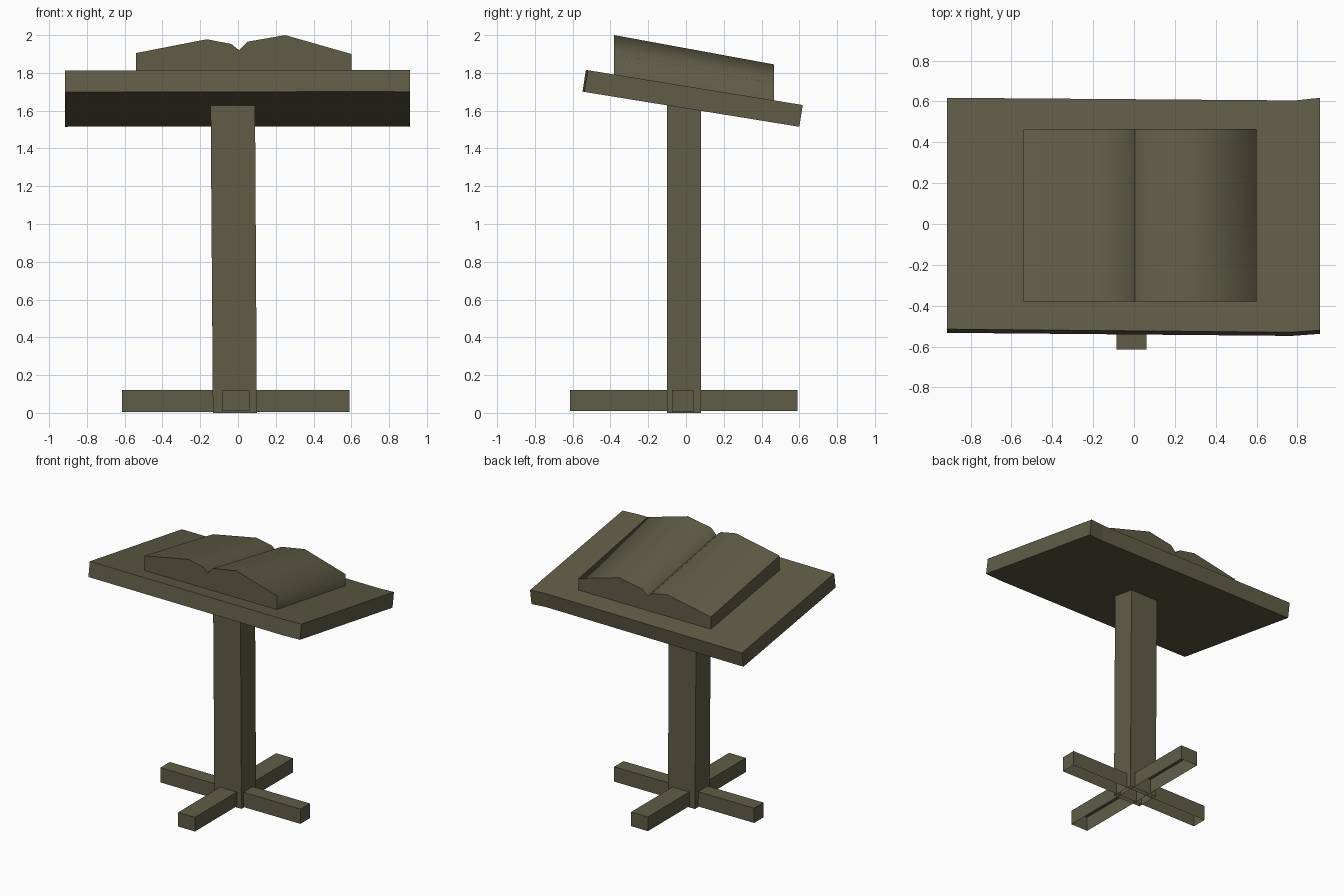
import bpy, bmesh, math

cube = bpy.data.objects.get("Cube")
if cube:
    bpy.data.objects.remove(cube)

mat = bpy.data.materials.new("olive_brown_wood")
mat.use_nodes = True
COLOR = (0.115, 0.109, 0.062, 1)
mat.diffuse_color = COLOR
bsdf = mat.node_tree.nodes["Principled BSDF"]
bsdf.inputs["Base Color"].default_value = COLOR
bsdf.inputs["Roughness"].default_value = 0.9


def loft(name, start, end, cap_start=True, cap_end=True):
    """Join two matching outlines with side faces and optional caps."""
    bm = bmesh.new()
    a = [bm.verts.new(p) for p in start]
    b = [bm.verts.new(p) for p in end]
    n = len(a)
    for i in range(n):
        j = (i + 1) % n
        bm.faces.new((a[i], a[j], b[j], b[i]))
    if cap_start:
        bm.faces.new(a[::-1])
    if cap_end:
        bm.faces.new(b)
    bmesh.ops.recalc_face_normals(bm, faces=bm.faces[:])
    mesh = bpy.data.meshes.new(name)
    bm.to_mesh(mesh)
    bm.free()
    mesh.materials.append(mat)
    obj = bpy.data.objects.new(name, mesh)
    bpy.context.collection.objects.link(obj)
    return obj


def rect(x0, x1, y0, y1, z):
    return [(x0, y0, z), (x1, y0, z), (x1, y1, z), (x0, y1, z)]


# Crossed base bars, open underneath
loft("base_bar_side", rect(-0.615, 0.59, -0.075, 0.04, 0.005),
     rect(-0.615, 0.59, -0.075, 0.04, 0.12), cap_start=False)
loft("base_bar_front_back", rect(-0.085, 0.06, -0.615, 0.59, 0.01),
     rect(-0.085, 0.06, -0.615, 0.59, 0.12), cap_start=False)

# Slightly leaning post, its top buried in the desk
loft("post", rect(-0.133, 0.1, -0.1, 0.08, 0),
     rect(-0.145, 0.09, -0.1, 0.08, 1.65), cap_start=False)

# Sloping desk board with a slightly uneven outline
SLOPE = -0.162
outline = [(-0.915, -0.515), (0.77, -0.53), (0.91, -0.52),
           (0.91, 0.618), (0.79, 0.605), (-0.915, 0.618)]
top = [(x, y, 1.815 + SLOPE * (y + 0.525)) for x, y in outline]
bottom = [(x, y - 0.018, z - 0.115) for x, y, z in top]
loft("desk_board", bottom, top)

# Open book, its page profile carried down the slope
pages = [(-0.54, 1.74), (-0.54, 1.905), (-0.165, 1.978), (-0.035, 1.953),
         (0.005, 1.92), (0.05, 1.965), (0.25, 2.0), (0.6, 1.9), (0.6, 1.74)]
book = loft("open_book", [(x, -0.38, z) for x, z in pages],
            [(x, 0.465, z - 0.155) for x, z in pages])
bpy.ops.object.select_all(action="DESELECT")
book.select_set(True)
bpy.context.view_layer.objects.active = book
bpy.ops.object.shade_smooth_by_angle(angle=math.radians(78))
